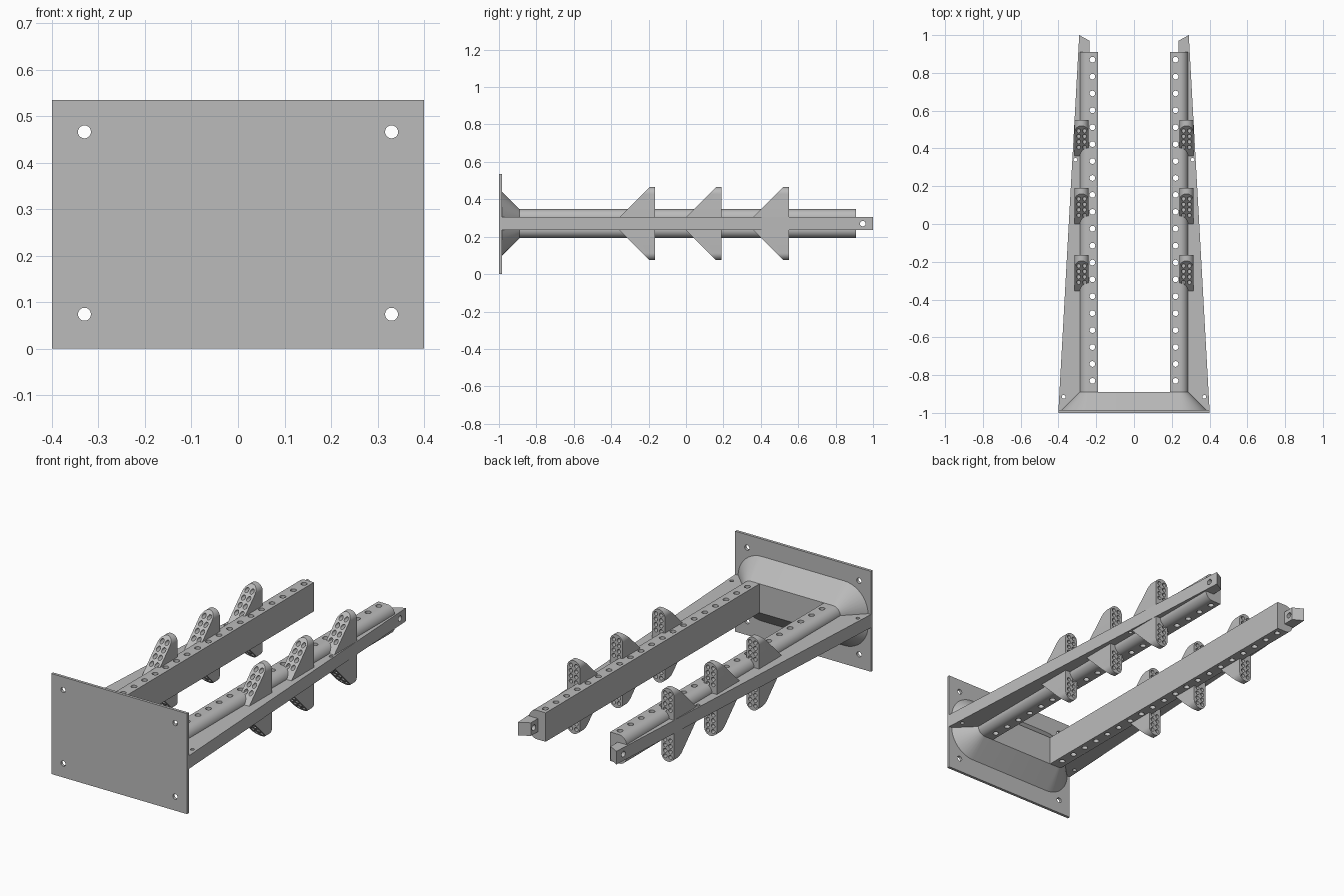
import bpy, bmesh, math
from mathutils import Matrix, Vector

if "Cube" in bpy.data.objects:
    bpy.data.objects.remove(bpy.data.objects["Cube"], do_unlink=True)

MID = 0.27  # height of the horizontal symmetry plane

grey = bpy.data.materials.new("steel_grey")
grey.use_nodes = True
grey.diffuse_color = (0.5, 0.5, 0.5, 1)
grey.node_tree.nodes["Principled BSDF"].inputs["Base Color"].default_value = (0.5, 0.5, 0.5, 1)


def make_object(name, bm, location=(0, 0, MID)):
    bmesh.ops.recalc_face_normals(bm, faces=bm.faces)
    mesh = bpy.data.meshes.new(name)
    bm.to_mesh(mesh)
    bm.free()
    mesh.materials.append(grey)
    obj = bpy.data.objects.new(name, mesh)
    obj.location = location
    bpy.context.collection.objects.link(obj)
    return obj


def loft(name, start, end, location=(0, 0, MID)):
    """Solid between two matching loops of points."""
    bm = bmesh.new()
    a = [bm.verts.new(p) for p in start]
    b = [bm.verts.new(p) for p in end]
    bm.faces.new(a)
    bm.faces.new(b[::-1])
    for i in range(len(a)):
        j = (i + 1) % len(a)
        bm.faces.new((a[i], a[j], b[j], b[i]))
    return make_object(name, bm, location)


def arc(cx, cz, r, start, end, steps=10):
    angles = [math.radians(start + (end - start) * i / steps) for i in range(steps + 1)]
    return [(cx + r * math.cos(a), cz + r * math.sin(a)) for a in angles]


def drill(obj, centres, radius, axis, depth=1.0, sides=20):
    """Cut round holes along one axis, then bake the result."""
    bm = bmesh.new()
    turn = Vector((0, 0, 1)).rotation_difference(Vector(axis)).to_matrix().to_4x4()
    for c in centres:
        bmesh.ops.create_cone(bm, cap_ends=True, segments=sides, radius1=radius, radius2=radius,
                              depth=depth, matrix=Matrix.Translation(c) @ turn)
    cutter = make_object("hole_cutter", bm, obj.location)
    cutter.hide_render = True
    mod = obj.modifiers.new("holes", "BOOLEAN")
    mod.object = cutter
    mod.solver = "EXACT"
    bpy.context.view_layer.update()
    result = obj.evaluated_get(bpy.context.evaluated_depsgraph_get())
    obj.data = bpy.data.meshes.new_from_object(result)
    obj.modifiers.clear()
    bpy.data.objects.remove(cutter, do_unlink=True)


def finish(obj, x=False, z=False):
    """Shade and mirror a part."""
    bpy.ops.object.select_all(action="DESELECT")
    obj.select_set(True)
    bpy.context.view_layer.objects.active = obj
    bpy.ops.object.shade_smooth_by_angle(angle=math.radians(30))
    if x or z:
        mod = obj.modifiers.new("mirror", "MIRROR")
        mod.use_axis = (x, False, z)
        mod.use_mirror_merge = False


# Mounting plate with corner holes
corners = [(-0.4, -0.27), (0.4, -0.27), (0.4, 0.265), (-0.4, 0.265)]
plate = loft("mounting_plate", [(x, -1, z) for x, z in corners],
             [(x, -0.985, z) for x, z in corners])
drill(plate, [(sx * 0.33, -1, sz * 0.196) for sx in (-1, 1) for sz in (-1, 1)], 0.014, (0, 1, 0))
finish(plate)


# Flared collar with rounded corners
def rounded_rectangle(half_x, half_z, r):
    x, z = half_x - r, half_z - r
    return (arc(x, z, r, 0, 90) + arc(-x, z, r, 90, 180)
            + arc(-x, -z, r, 180, 270) + arc(x, -z, r, 270, 360))


collar = loft("flared_collar",
              [(x, -0.985, z) for x, z in rounded_rectangle(0.383, 0.172, 0.14)],
              [(x, -0.89, z) for x, z in rounded_rectangle(0.287, 0.077, 0.045)])
finish(collar)

# Long rails: flat inside, rounded outside, with a row of vertical holes
section = ([(0.19, 0.077), (0.19, -0.077)] + arc(0.242, -0.032, 0.045, -90, 0)
           + arc(0.242, 0.032, 0.045, 0, 90))
rail = loft("rail", [(x, -0.9, z) for x, z in section], [(x, 0.91, z) for x, z in section])
drill(rail, [(0.22, 0.87 - 0.0895 * i, 0) for i in range(20)], 0.015, (0, 0, 1))
finish(rail, x=True)

# Tapered side flanges ending in a drilled tab
outline = [(0.24, -0.985), (0.4, -0.985), (0.29, 1.0), (0.235, 0.97)]
flange = loft("side_flange", [(x, y, -0.035) for x, y in outline],
              [(x, y, 0.035) for x, y in outline])
drill(flange, [(0.262, 0.945, 0)], 0.015, (1, 0, 0), depth=0.3)
drill(flange, [(0.31, 0.34, 0), (0.372, -0.915, 0)], 0.01, (0, 0, 1))
finish(flange, x=True)

# Triangular brackets above and below the flanges, drilled lengthwise
CX, R, TOP = 0.2775, 0.0375, 0.195
pill = [(CX - R, 0.03), (CX + R, 0.03)] + arc(CX, TOP - R, R, 0, 180, 16)
for number, back in enumerate((-0.165, 0.19, 0.55), 1):
    bracket = loft(f"bracket_pair_{number}",
                   [(x, -0.03 - (TOP - z), z) for x, z in pill],
                   [(x, 0, z) for x, z in pill], (0, back, MID))
    drill(bracket, [(CX + s * 0.0155, 0, 0.168 - 0.029 * row) for s in (-1, 1) for row in range(4)],
          0.0105, (0, 1, 0), sides=14)
    finish(bracket, x=True, z=True)
